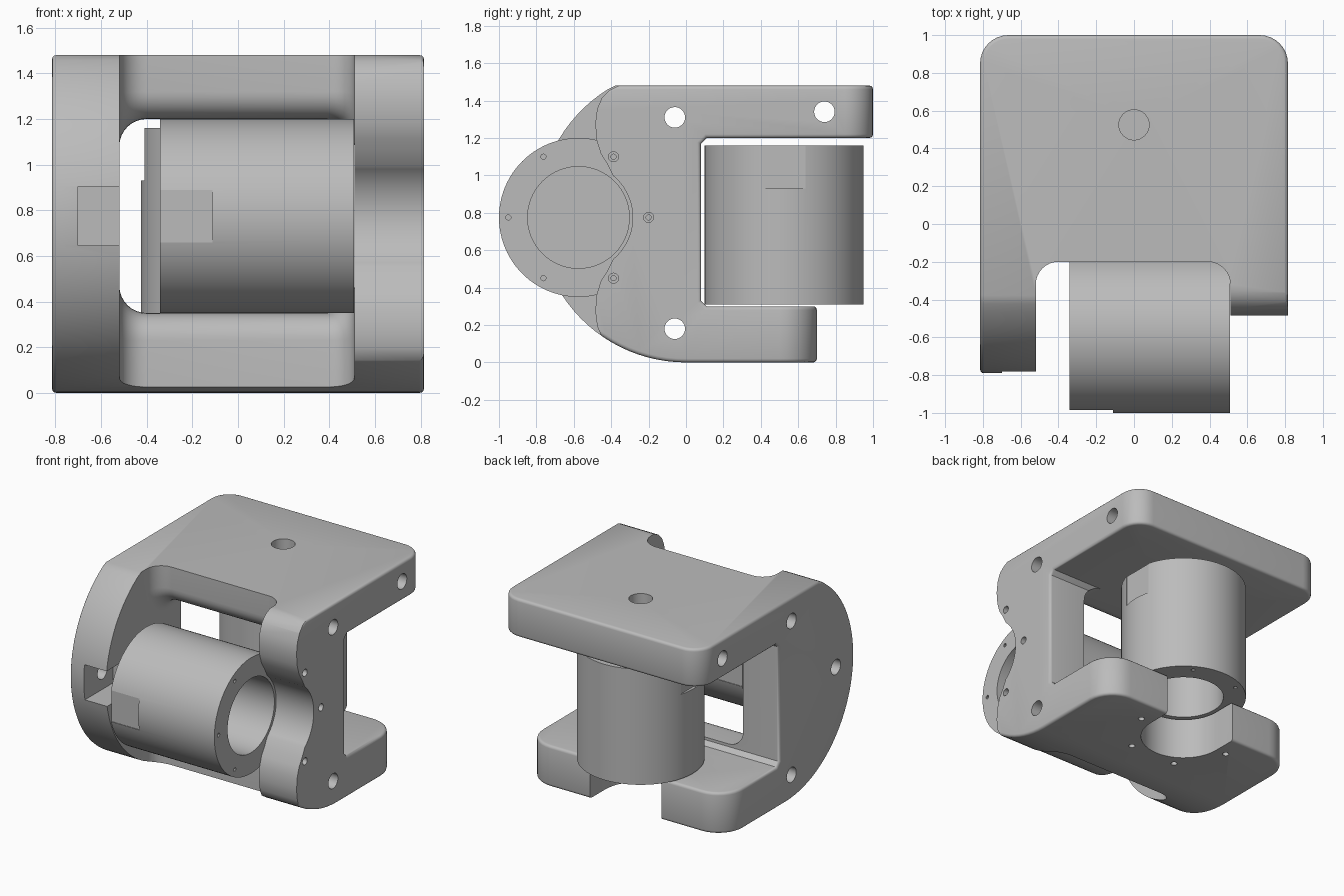
import bpy, bmesh, math
from mathutils import Matrix, Vector

if "Cube" in bpy.data.objects:
    bpy.data.objects.remove(bpy.data.objects["Cube"])

grey = bpy.data.materials.new("machined_grey")
grey.use_nodes = True
COLOUR = (0.5, 0.5, 0.5, 1)
grey.diffuse_color = COLOUR
grey.node_tree.nodes["Principled BSDF"].inputs["Base Color"].default_value = COLOUR

ALONG = {"X": Matrix.Rotation(math.pi / 2, 4, "Y"),
         "Z": Matrix.Identity(4)}


def finish(bm, name):
    bmesh.ops.recalc_face_normals(bm, faces=bm.faces)
    mesh = bpy.data.meshes.new(name)
    bm.to_mesh(mesh)
    bm.free()
    mesh.materials.append(grey)
    obj = bpy.data.objects.new(name, mesh)
    bpy.context.collection.objects.link(obj)
    return obj


def cylinder(name, centre, radius, length, axis="Z", sides=32):
    bm = bmesh.new()
    bmesh.ops.create_cone(bm, cap_ends=True, segments=sides, radius1=radius,
                          radius2=radius, depth=length,
                          matrix=Matrix.Translation(centre) @ ALONG[axis])
    return finish(bm, name)


def box(name, low, high):
    low, high = Vector(low), Vector(high)
    bm = bmesh.new()
    bmesh.ops.create_cube(bm, size=1, matrix=Matrix.Translation((low + high) / 2)
                          @ Matrix.Diagonal((*(high - low), 1)))
    return finish(bm, name)


def side_prism(profile, x0, x1):
    """Extrude a (y, z) outline from x0 to x1."""
    bm = bmesh.new()
    face = bm.faces.new([bm.verts.new((x0, y, z)) for y, z in profile])
    new = bmesh.ops.extrude_face_region(bm, geom=[face])["geom"]
    bmesh.ops.translate(bm, vec=(x1 - x0, 0, 0),
                        verts=[v for v in new if isinstance(v, bmesh.types.BMVert)])
    bmesh.ops.recalc_face_normals(bm, faces=bm.faces)
    return bm


def round_edges(bm, edges, size, segments):
    bmesh.ops.bevel(bm, geom=edges, offset=size, offset_type="OFFSET",
                    segments=segments, profile=0.5, affect="EDGES",
                    clamp_overlap=True)


def arc(cy, cz, radius, start, end, steps):
    angles = [math.radians(start + (end - start) * i / steps) for i in range(steps + 1)]
    return [(cy + radius * math.cos(a), cz + radius * math.sin(a)) for a in angles]


def cut(target, *cutters):
    bpy.context.view_layer.objects.active = target
    for cutter in cutters:
        cutter.hide_render = True
        mod = target.modifiers.new("cut", "BOOLEAN")
        mod.operation, mod.solver, mod.object = "DIFFERENCE", "EXACT", cutter
        bpy.ops.object.modifier_apply(modifier=mod.name)
        bpy.data.objects.remove(cutter)


def smooth(obj):
    bpy.ops.object.select_all(action="DESELECT")
    obj.select_set(True)
    bpy.context.view_layer.objects.active = obj
    bpy.ops.object.shade_smooth_by_angle(angle=math.radians(32))


HALF = 0.815          # half width of the frame
MY, MZ = -0.575, 0.775  # axis of the front motor
BY = 0.525            # axis of the rear motor
TOP = 1.48

# Frame blank: C outline with a round front
outline = arc(0, 0.79, 0.79, 118.6, 270, 40)
outline[0] = (outline[0][0], TOP)
outline += [(0.7, 0), (0.7, 0.3), (0.11, 0.3), (0.08, 0.33),
            (0.08, 1.17), (0.11, 1.2), (1, 1.2), (1, TOP)]
bm = side_prism(outline, -HALF, HALF)
for depth, radius in ((1, 0.15), (0.7, 0.2)):
    ends = [e for e in bm.edges
            if all(abs(v.co.y - depth) < 0.001 for v in e.verts)
            and abs(e.verts[0].co.x - e.verts[1].co.x) < 0.001]
    round_edges(bm, ends, radius, 8)
sharp = [e for e in bm.edges if e.calc_face_angle(0) > math.radians(50)]
round_edges(bm, sharp, 0.02, 3)
frame = finish(bm, "frame")

# Front bay and through window, with filleted ends and rounded beams
bay = [(-2, -1), (-0.2, -1)]
bay += arc(-0.08, 0.23, 0.12, 180, 90, 8)
bay += [(0.6, 0.35), (0.6, 1.2)]
bay += arc(-0.08, 1.32, 0.12, 270, 180, 8)
bay += [(-0.2, 2.5), (-2, 2.5)]
bm = side_prism(bay, -0.52, 0.51)
rims = [e for e in bm.edges if abs(e.verts[0].co.x - e.verts[1].co.x) < 0.001]
round_edges(bm, rims, 0.17, 8)
cut(frame, finish(bm, "bay_cutter"))

# Front edge of the motor-side wall: two lobes around a round notch
lobe = [(-0.3, 0.8), (-0.36, 0.705), (-0.41, 0.68), (-0.45, 0.64), (-0.475, 0.58),
        (-0.485, 0.5), (-0.477, 0.41), (-0.455, 0.34), (-0.42, 0.285)]
edge = [(y, MZ + d) for y, d in lobe]
edge += arc(MY, MZ, 0.29, 50, -50, 20)
edge += [(y, MZ - d) for y, d in reversed(lobe)]
edge += [(-2, MZ - 0.8), (-2, MZ + 0.8)]
cut(frame, finish(side_prism(edge, 0.4, 1.2), "wall_edge_cutter"))

# Open slot in the bottom plate for the rear motor
slot = cylinder("slot_round", (0, BY, 0.1), 0.29, 0.6, sides=48)
cut(frame, slot, box("slot_mouth", (-0.29, BY, -0.2), (0.29, 1.2, 0.4)))

# Pocket and bearing hole in the opposite wall
cut(frame, box("pocket", (-0.7, -1.2, 0.645), (-0.4, -0.45, 0.905)),
    cylinder("bearing_hole", (-0.8, MY, MZ), 0.055, 0.4, "X"))

# Cross holes through both walls, and the hole in the top plate
for y, z in ((-0.06, 1.31), (0.74, 1.34), (-0.06, 0.18)):
    cut(frame, cylinder("cross_hole", (0, y, z), 0.055, 3, "X"))
cut(frame, cylinder("top_hole", (0, BY, 1.4), 0.08, 0.8))

# Mounting screw holes in the wall and in the bottom plate
for deg in (-60, 0, 60):
    a = math.radians(deg)
    cut(frame, cylinder("wall_screw", (0.7, MY + 0.375 * math.cos(a),
                        MZ + 0.375 * math.sin(a)), 0.027, 0.6, "X", 12))
for deg in (180, 240, 300, 360):
    a = math.radians(deg)
    cut(frame, cylinder("plate_screw", (0.375 * math.cos(a),
                        BY + 0.375 * math.sin(a), 0.1), 0.022, 0.5, "Z", 12))
smooth(frame)


def motor(name, matrix):
    """Drum with a blind bore at the base, screw holes and two flat notches."""
    body = cylinder(name, (0, 0, 0.425), 0.425, 0.85, sides=96)
    cut(body, cylinder("bore", (0, 0, 0.3), 0.272, 0.9, sides=64))
    for i in range(6):
        a = math.radians(60 * i)
        cut(body, cylinder("screw", (0.375 * math.cos(a), 0.375 * math.sin(a), 0),
                           0.014, 0.2, "Z", 10))
    for low, high in ((0.405, 0.6), (-0.6, -0.405)):
        cut(body, box("notch", (low, -0.115, 0.62), (high, 0.115, 1)))
    body.data.transform(matrix)
    smooth(body)


# Motors: one lying across the front, one standing at the rear
lying = Matrix.Rotation(-math.pi / 2, 4, "Y") @ Matrix.Rotation(math.pi / 2, 4, "Z")
motor("front_motor", Matrix.Translation((0.508, MY, MZ)) @ lying)
motor("rear_motor", Matrix.Translation((0, BY, 0.31)))
